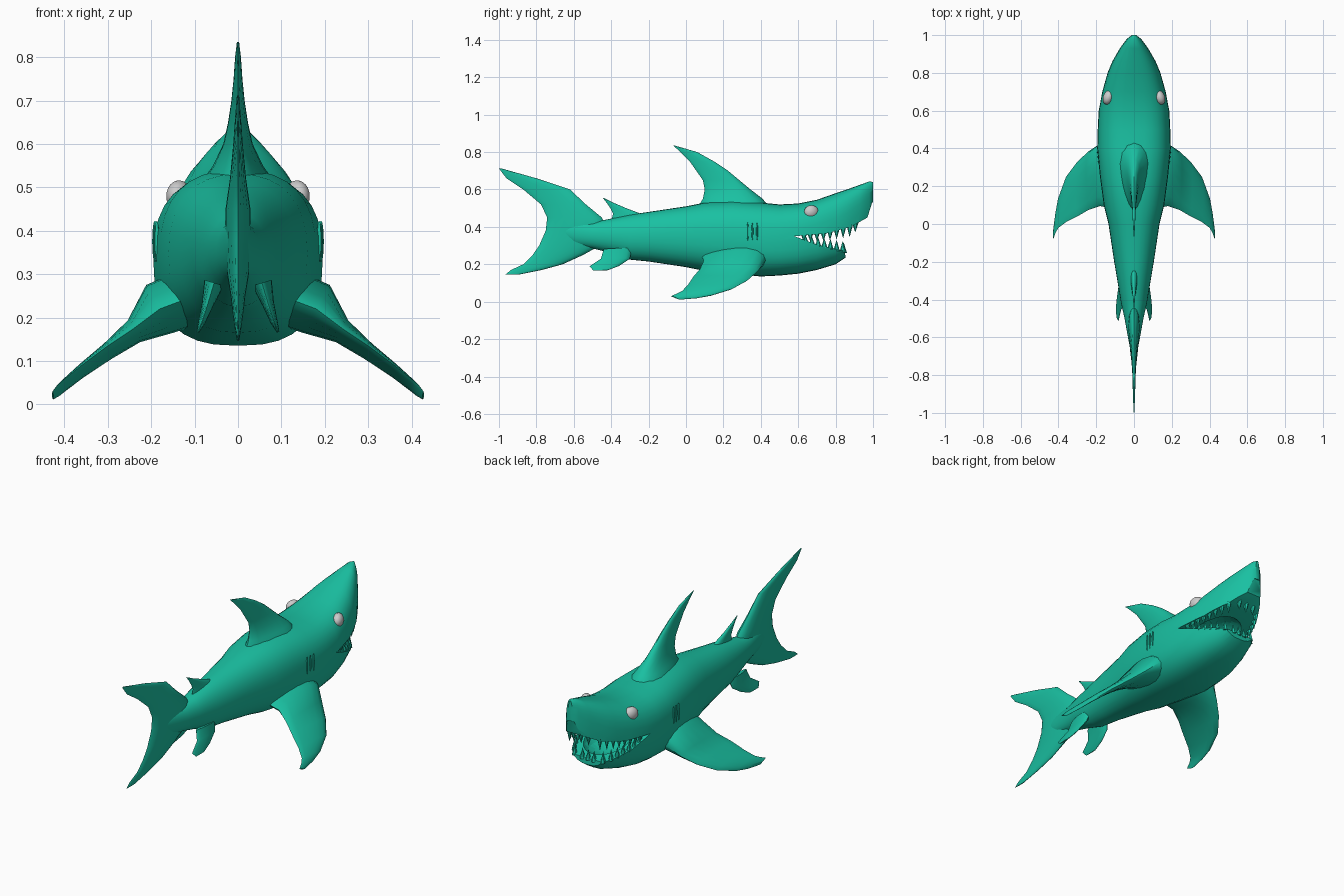
import bpy, bmesh, math
from mathutils import Vector, Matrix

if "Cube" in bpy.data.objects:
    bpy.data.objects.remove(bpy.data.objects["Cube"])

teal = bpy.data.materials.new("teal_skin")
teal.diffuse_color = (0.01, 0.53, 0.36, 1)
teal.use_nodes = True
teal.node_tree.nodes["Principled BSDF"].inputs["Base Color"].default_value = teal.diffuse_color


def finish(name, bm, mat=teal, angle=40):
    bmesh.ops.recalc_face_normals(bm, faces=bm.faces)
    me = bpy.data.meshes.new(name)
    bm.to_mesh(me)
    bm.free()
    ob = bpy.data.objects.new(name, me)
    bpy.context.collection.objects.link(ob)
    if mat:
        me.materials.append(mat)
    if angle:
        smooth(ob, angle)
    return ob


def smooth(ob, angle):
    bpy.ops.object.select_all(action='DESELECT')
    ob.select_set(True)
    bpy.context.view_layer.objects.active = ob
    bpy.ops.object.shade_smooth_by_angle(angle=math.radians(angle))


def loft(name, rings, angle=40):
    bm = bmesh.new()
    vs = [[bm.verts.new(p) for p in r] for r in rings]
    n = len(vs[0])
    for a, b in zip(vs, vs[1:]):
        for i in range(n):
            bm.faces.new((a[i], a[(i + 1) % n], b[(i + 1) % n], b[i]))
    bm.faces.new(vs[0])
    bm.faces.new(vs[-1])
    return finish(name, bm, teal, angle)


def fin(name, sections, normal, n=16):
    """Each section: front point, back point, half thickness."""
    nrm = Vector(normal).normalized()
    rings = []
    for f, b, t in sections:
        f, b = Vector(f), Vector(b)
        ring = []
        for i in range(n):
            a = 2 * math.pi * i / n
            c, s = math.cos(a), math.sin(a)
            ring.append((f + b) / 2 + (f - b) / 2 * c + nrm * t * s * (0.8 + 0.3 * c))
        rings.append(ring)
    return loft(name, rings, 50)


# Body stations: y, top, bottom, half width
BODY = [(-.70, .40, .36, .012), (-.6, .43, .30, .032), (-.5, .425, .285, .05),
        (-.42, .44, .265, .068), (-.3, .465, .225, .088), (-.2, .48, .215, .105),
        (0, .51, .185, .135), (.1, .53, .165, .16), (.25, .54, .15, .18),
        (.4, .53, .135, .195), (.5, .52, .14, .192), (.6, .525, .15, .187),
        (.7, .545, .17, .168), (.8, .58, .20, .14), (.86, .60, .24, .115),
        (.93, .625, .33, .075), (.98, .643, .40, .038), (1.0, .64, .45, .012)]


def station(y):
    for a, b in zip(BODY, BODY[1:]):
        if a[0] <= y <= b[0]:
            k = (y - a[0]) / (b[0] - a[0])
            return [p + (q - p) * k for p, q in zip(a, b)]


def power(y):
    return 2.1 + 0.6 * min(1, max(0, (y + .2) / .7))


def surf_x(y, z):
    _, top, bot, w = station(y)
    u = min(1, abs((z - (top + bot) / 2) / ((top - bot) / 2)))
    n = power(y)
    return w * (1 - u ** n) ** (1 / n)


rings = []
for y, top, bot, w in BODY:
    e = 2 / power(y)
    ring = []
    for i in range(32):
        a = 2 * math.pi * i / 32
        c, s = math.cos(a), math.sin(a)
        ring.append((w * math.copysign(abs(c) ** e, c), y,
                     (top + bot) / 2 + (top - bot) / 2 * math.copysign(abs(s) ** e, s)))
    rings.append(ring)
body = loft("body", rings)

# Open mouth: wedge cut plus a hollow throat
wedge = [(.58, .35), (.75, .365), (.88, .40), (.97, .45), (.995, .53), (1.1, .53),
         (1.1, .1), (.862, .1), (.85, .27), (.7, .305)]
mouth_cut = loft("mouth_cutter", [[(x, y, z) for y, z in wedge] for x in (-.3, .3)], 0)
bm = bmesh.new()
bmesh.ops.create_uvsphere(bm, u_segments=24, v_segments=12, radius=1,
                          matrix=Matrix.Translation((0, .68, .33)) @ Matrix.Diagonal((.12, .155, .095, 1)))
throat_cut = finish("throat_cutter", bm, teal, 0)
for cutter in (mouth_cut, throat_cut):
    cutter.hide_render = True
    cutter.hide_viewport = True
    m = body.modifiers.new("cut", 'BOOLEAN')
    m.operation = 'DIFFERENCE'
    m.solver = 'EXACT'
    m.object = cutter
    bpy.context.view_layer.objects.active = body
    bpy.ops.object.modifier_apply(modifier=m.name)
for cutter in (mouth_cut, throat_cut):
    bpy.data.objects.remove(cutter)
smooth(body, 40)

# Upright fins: z, back y, front y, half thickness
UPRIGHT = {
    "dorsal_fin": [(.835, -.068, -.06, .003), (.8, -.03, .06, .008), (.75, .02, .15, .012),
                   (.7, .055, .225, .018), (.65, .09, .285, .027), (.6, .10, .345, .04),
                   (.55, .09, .41, .068), (.5, .06, .45, .11), (.44, .05, .46, .13)],
    "second_dorsal_fin": [(.555, -.445, -.44, .002), (.53, -.425, -.39, .006), (.5, -.405, -.32, .01),
                          (.47, -.39, -.24, .018), (.43, -.40, -.2, .025)],
    "tail_fin": [(.712, -1.0, -.985, .003), (.66, -.96, -.80, .008), (.6, -.87, -.62, .013),
                 (.52, -.775, -.535, .022), (.45, -.742, -.45, .034), (.38, -.75, -.42, .036),
                 (.3, -.785, -.46, .03), (.25, -.82, -.55, .02), (.2, -.87, -.66, .013),
                 (.17, -.935, -.77, .008), (.146, -.965, -.89, .003)],
}
for name, rows in UPRIGHT.items():
    fin(name, [((0, f, z), (0, b, z), t) for z, b, f, t in rows], (1, 0, 0))

# Side fins: x, front (y, z), back (y, z), half thickness
PECTORAL = [(.10, .44, .25, .08, .25, .08), (.18, .425, .22, .095, .22, .075),
            (.24, .385, .165, .075, .175, .034), (.30, .33, .115, .04, .135, .022),
            (.36, .25, .07, .01, .09, .016), (.40, .14, .035, -.02, .058, .011),
            (.415, .06, .02, -.045, .045, .008), (.427, -.03, .012, -.08, .03, .004)]
PELVIC = [(.055, -.29, .28, -.44, .28, .028), (.07, -.30, .23, -.455, .23, .016),
          (.083, -.36, .19, -.515, .19, .01), (.092, -.42, .168, -.495, .166, .004)]
for side, s in (("right", 1), ("left", -1)):
    for name, rows, nrm in (("pectoral_fin", PECTORAL, (.5 * s, 0, .87)),
                            ("pelvic_fin", PELVIC, (1, 0, .3 * s))):
        fin(f"{side}_{name}", [((s * x, fy, fz), (s * x, by, bz), t)
                               for x, fy, fz, by, bz, t in rows], nrm)

    # Eyes
    bm = bmesh.new()
    bmesh.ops.create_uvsphere(bm, u_segments=20, v_segments=12, radius=1,
                              matrix=Matrix.Translation((s * .136, .67, .48))
                              @ Matrix.Rotation(s * .35, 4, 'Z') @ Matrix.Diagonal((.028, .04, .036, 1)))
    finish(f"{side}_eye", bm, None)

    # Gill slits
    bm = bmesh.new()
    for y in (.33, .355, .38):
        bmesh.ops.create_uvsphere(bm, u_segments=8, v_segments=8, radius=1,
                                  matrix=Matrix.Translation((s * surf_x(y, .375), y, .375))
                                  @ Matrix.Diagonal((.006, .005, .048, 1)))
    finish(f"{side}_gill_slits", bm)


def teeth(name, spots, up):
    bm = bmesh.new()
    for x, y, z, h in spots:
        rot = Matrix.Identity(4) if up else Matrix.Rotation(math.pi, 4, 'X')
        bmesh.ops.create_cone(bm, cap_ends=True, segments=6, radius1=.018, radius2=.001, depth=h,
                              matrix=Matrix.Translation((x, y, z + (.5 if up else -.5) * (h - .02)))
                              @ rot @ Matrix.Diagonal((.7, 1, 1, 1)))
    finish(name, bm, teal, 30)


# Teeth rows follow the lip edges
upper, lower = [], []
for s in (-1, 1):
    for i in range(8):
        y = .63 + .035 * i
        z = .352 + max(0, y - .6) * .13 + max(0, y - .75) * .13
        upper.append((s * (surf_x(y, z) - .014), y, z, .045 + .003 * i))
    for i in range(7):
        y = .64 + .033 * i
        z = .322 - (y - .63) * .235
        lower.append((s * (surf_x(y, z) - .014), y, z, .042 + .003 * i))
upper += [(x, .905, .413, .05) for x in (-.045, 0, .045)]
lower += [(x, .843, .27, .055) for x in (-.035, 0, .035)]
teeth("upper_teeth", upper, False)
teeth("lower_teeth", lower, True)
